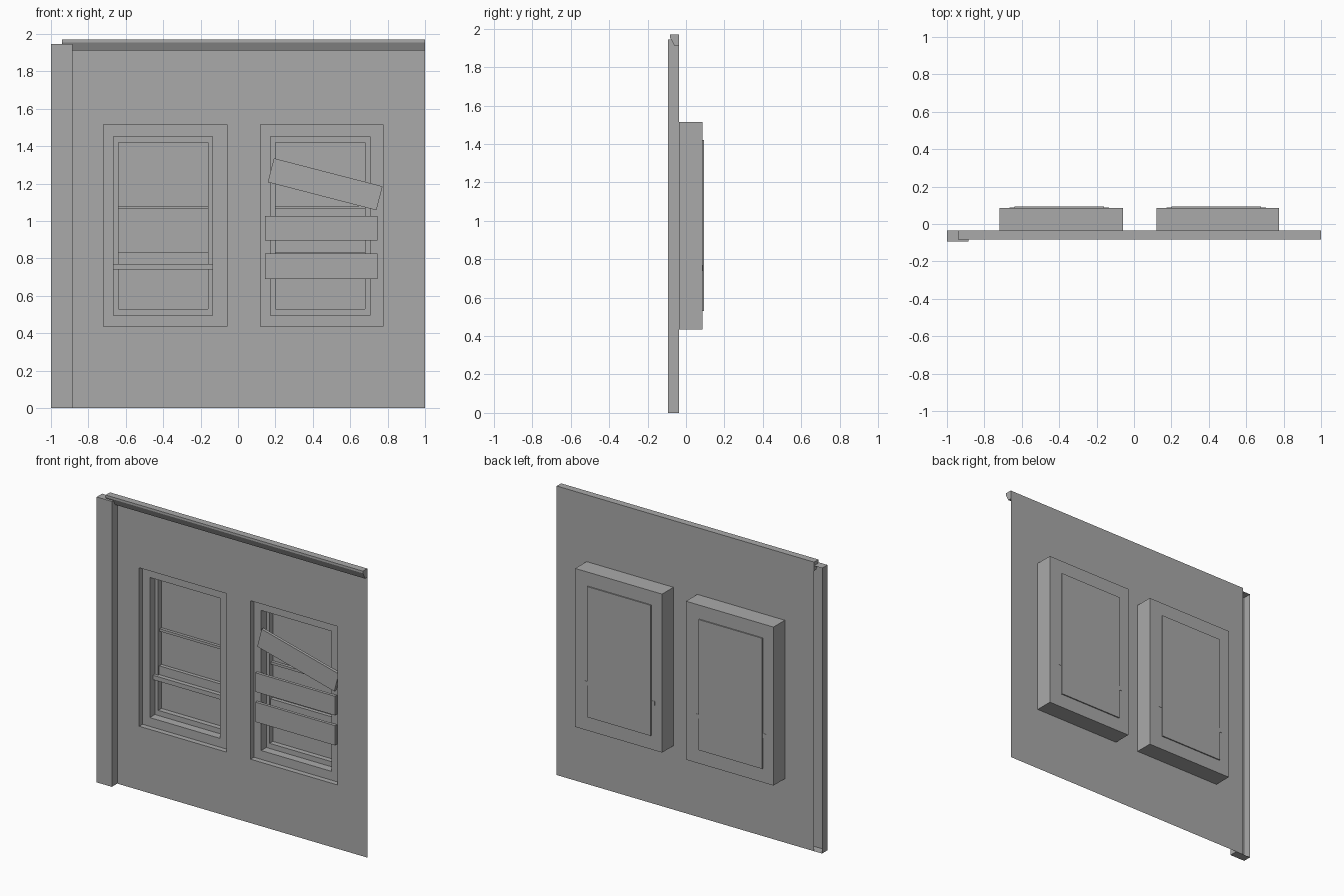
import bpy, bmesh, math
from mathutils import Matrix

cube = bpy.data.objects.get("Cube")
if cube:
    bpy.data.objects.remove(cube, do_unlink=True)

grey = bpy.data.materials.new("plain grey")
grey.use_nodes = True
COLOUR = (0.4, 0.4, 0.4, 1)
grey.diffuse_color = COLOUR
grey.node_tree.nodes["Principled BSDF"].inputs["Base Color"].default_value = COLOUR


def finish(name, bm):
    mesh = bpy.data.meshes.new(name)
    bm.to_mesh(mesh)
    bm.free()
    mesh.materials.append(grey)
    obj = bpy.data.objects.new(name, mesh)
    bpy.context.collection.objects.link(obj)
    return obj


def box(name, x, y, z, tilt=0):
    """Box from ranges on each axis, turned about its own centre."""
    bm = bmesh.new()
    spans = (x, y, z)
    centre = [(a + b) / 2 for a, b in spans]
    size = [b - a for a, b in spans]
    bmesh.ops.create_cube(bm, size=1, matrix=Matrix.Translation(centre)
                          @ Matrix.Rotation(tilt, 4, "Y")
                          @ Matrix.Diagonal((*size, 1)))
    return finish(name, bm)


def loft(name, steps, flip=False):
    """Join rectangles (x0, x1, z0, z1) at successive depths, cap the last."""
    bm = bmesh.new()
    last = None
    for (x0, x1, z0, z1), y in steps:
        loop = [bm.verts.new((px, y, pz))
                for px, pz in ((x0, z0), (x1, z0), (x1, z1), (x0, z1))]
        if last:
            for i in range(4):
                j = (i + 1) % 4
                bm.faces.new((last[i], last[j], loop[j], loop[i]))
        last = loop
    bm.faces.new(last)
    if flip:
        bmesh.ops.reverse_faces(bm, faces=bm.faces[:])
    return finish(name, bm)


WALL_Y, FRAME_Y, SASH_Y, BACK_Y, PANE_Y = -0.036, 0.0, 0.055, 0.086, 0.094
WALL_X = -0.94
SILL, HEAD, TOP = 0.435, 1.515, 1.97
openings = {"left_window": (-0.72, -0.06), "right_window": (0.12, 0.775)}

# Thin wall sheet with two openings
bm = bmesh.new()
xs = [WALL_X, *openings["left_window"], *openings["right_window"], 1]
zs = [0, SILL, HEAD, TOP]
grid = [[bm.verts.new((x, WALL_Y, z)) for z in zs] for x in xs]
for i in range(len(xs) - 1):
    for k in range(len(zs) - 1):
        if not (i in (1, 3) and k == 1):
            bm.faces.new((grid[i][k], grid[i + 1][k],
                          grid[i + 1][k + 1], grid[i][k + 1]))
finish("wall", bm)

# Corner post, open at the back
post = (-1, -0.885, 0, 1.945)
loft("corner_post", [(post, WALL_Y), (post, -0.094)])

# Sloped moulding along the top
bm = bmesh.new()
profile = [(WALL_Y, 1.91), (-0.06, 1.91), (-0.083, 1.955), (-0.083, TOP), (WALL_Y, TOP)]
face = bm.faces.new([bm.verts.new((WALL_X, y, z)) for y, z in profile])
out = bmesh.ops.extrude_face_region(bm, geom=[face])
bmesh.ops.translate(bm, vec=(1 - WALL_X, 0, 0),
                    verts=[v for v in out["geom"] if isinstance(v, bmesh.types.BMVert)])
bmesh.ops.recalc_face_normals(bm, faces=bm.faces[:])
finish("top_moulding", bm)

# Windows: outer casing, stepped recess and rails
for name, (x0, x1) in openings.items():
    s0 = x0 + 0.055
    s1 = s0 + 0.53
    outer = (x0, x1, SILL, HEAD)
    sash = (s0, s1, 0.495, 1.45)
    pane = (s0 + 0.025, s1 - 0.025, 0.53, 1.42)
    loft(name + "_casing", [(outer, WALL_Y), (outer, BACK_Y), (pane, BACK_Y),
                            (pane, PANE_Y)], flip=True)
    loft(name + "_recess", [(outer, FRAME_Y), (sash, FRAME_Y), (sash, SASH_Y),
                            (pane, SASH_Y), (pane, 0.09)])
    box(name + "_middle_rail", pane[:2], (0.07, 0.091), (1.063, 1.08))
    box(name + "_sash_rail", pane[:2], (0.065, 0.091), (0.77, 0.83))
    box(name + "_lift_bar", (s0, s1), (0.035, 0.088), (0.74, 0.77))

# Planks nailed across the right window
PLANK_Y = (-0.02, 0.0)
box("lower_plank", (0.145, 0.745), PLANK_Y, (0.69, 0.825))
box("middle_plank", (0.145, 0.745), PLANK_Y, (0.895, 1.025))
box("tilted_plank", (0.166, 0.766), PLANK_Y, (1.13, 1.262), math.radians(14.5))
